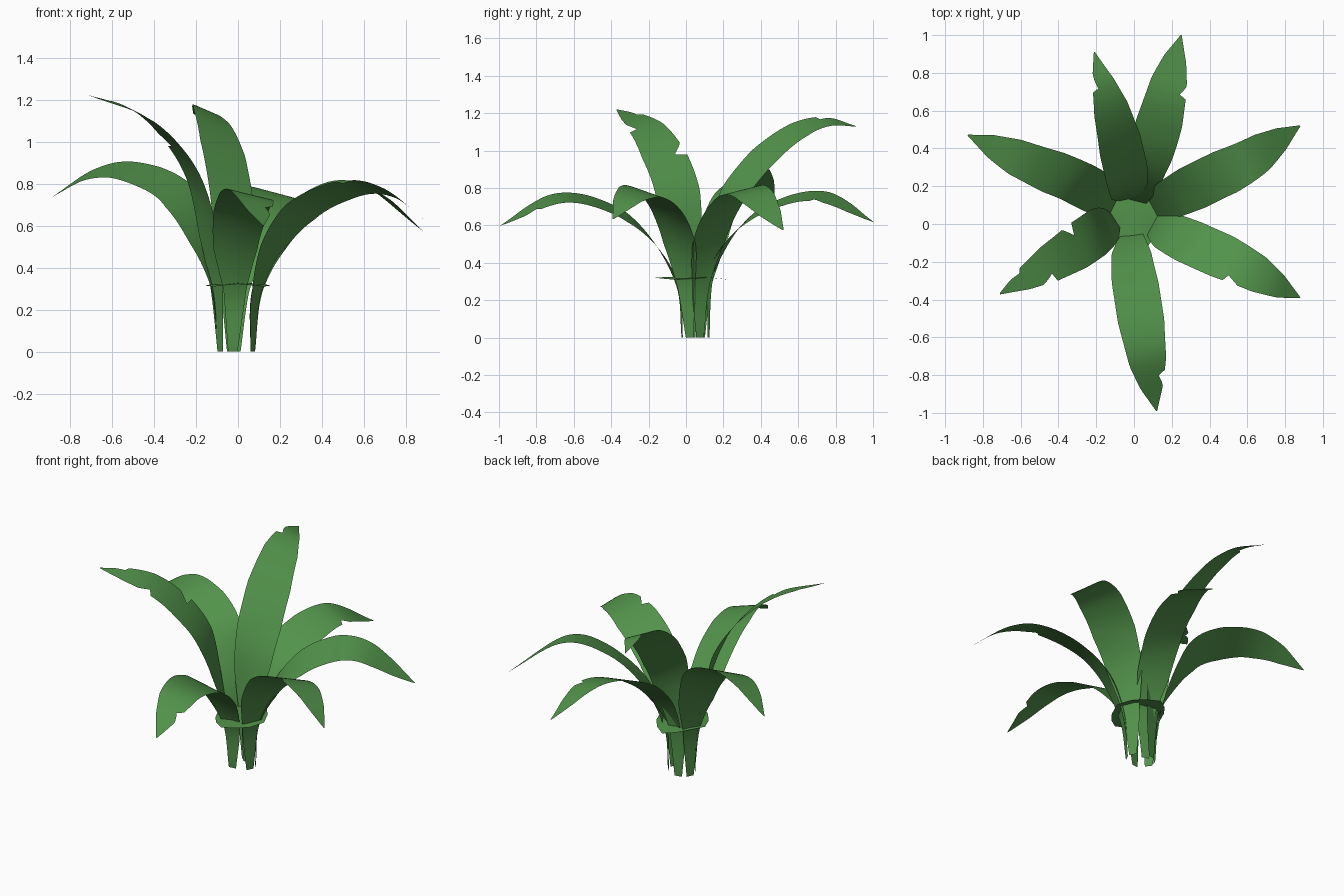
import bpy, bmesh, math
from mathutils import Vector

if "Cube" in bpy.data.objects:
    bpy.data.objects.remove(bpy.data.objects["Cube"], do_unlink=True)

green = bpy.data.materials.new("leaf_green")
green.use_nodes = True
COLOUR = (0.085, 0.29, 0.07, 1)
green.diffuse_color = COLOUR
bsdf = green.node_tree.nodes["Principled BSDF"]
bsdf.inputs["Base Color"].default_value = COLOUR
bsdf.inputs["Roughness"].default_value = 0.8

# Half width of a leaf along its length: slim stalk, broad blade, pointed tip
WIDTH = [(0, .023), (.2, .055), (.35, .105), (.5, .126), (.65, .126),
         (.8, .102), (.9, .063), (1, .003)]


def half_width(t):
    for (a, wa), (b, wb) in zip(WIDTH, WIDTH[1:]):
        if t <= b:
            return wa + (wb - wa) * (t - a) / (b - a)
    return WIDTH[-1][1]


def spline(points, steps=16):
    """Smooth path through all the points."""
    p = [Vector(q) for q in points]
    p = [2 * p[0] - p[1]] + p + [2 * p[-1] - p[-2]]
    path = []
    for a, b, c, d in zip(p, p[1:], p[2:], p[3:]):
        for i in range(steps):
            u = i / steps
            path.append(0.5 * (2 * b + (c - a) * u + (2 * a - 5 * b + 4 * c - d) * u ** 2
                               + (3 * b - a - 3 * c + d) * u ** 3))
    return path + [p[-2]]


def finish(bm, name):
    mesh = bpy.data.meshes.new(name)
    bm.to_mesh(mesh)
    bm.free()
    mesh.materials.append(green)
    for f in mesh.polygons:
        f.use_smooth = True
    obj = bpy.data.objects.new(name, mesh)
    bpy.context.collection.objects.link(obj)


def leaf(name, points, roll, tears=()):
    """Ribbon along a path; tears are (side, position, depth) nicks in the edge."""
    path = spline(points)
    dist = [0]
    for a, b in zip(path, path[1:]):
        dist.append(dist[-1] + (b - a).length)
    out = path[-1] - path[0]
    left = Vector((-out.y, out.x, 0)).normalized()
    bm = bmesh.new()
    rows = []
    for i, p in enumerate(path):
        t = dist[i] / dist[-1]
        tangent = (path[min(i + 1, len(path) - 1)] - path[max(i - 1, 0)]).normalized()
        flat = (left - tangent * left.dot(tangent)).normalized()
        up = tangent.cross(flat)
        angle = roll * min(1, max(0, (t - .2) / .3))
        side = flat * math.cos(angle) + up * math.sin(angle)
        row = []
        for s in (1, .5, 0, -.5, -1):
            w = half_width(t)
            for edge, start, depth in tears:
                u = (t - start) / .05
                if s * edge == 1 and 0 <= u < 1:
                    w *= 1 - depth * (1 - u)
            row.append(bm.verts.new(p + side * s * w))
        rows.append(row)
    for r, q in zip(rows, rows[1:]):
        for k in range(4):
            bm.faces.new((r[k], r[k + 1], q[k + 1], q[k]))
    finish(bm, name)


# Seven arching leaves; a positive roll lifts the left edge
leaf("front_leaf", [(-.025, -.02, 0), (-.015, -.045, .28), (-.01, -.19, .53),
                    (.02, -.4, .69), (.065, -.68, .745), (.12, -.99, .6)],
     -.24, [(1, .86, .45)])
leaf("front_left_leaf", [(.07, .02, 0), (.09, 0, .28), (.18, -.04, .52),
                         (.33, -.11, .69), (.55, -.21, .78), (.72, -.3, .755), (.88, -.39, .635)],
     -.3, [(-1, .7, .35)])
leaf("back_left_leaf", [(.07, .075, 0), (.09, .08, .28), (.2, .135, .55),
                        (.4, .235, .74), (.62, .345, .78), (.88, .52, .575)], .22)
leaf("back_leaf", [(-.01, .09, 0), (0, .11, .28), (.04, .25, .55),
                   (.11, .45, .7), (.18, .72, .755), (.25, 1, .62)],
     .25, [(-1, .76, .4)])
leaf("tall_back_leaf", [(-.03, .12, 0), (-.03, .13, .3), (-.025, .2, .66),
                        (-.06, .36, .91), (-.11, .56, 1.085), (-.16, .74, 1.155), (-.21, .91, 1.13)],
     .4, [(1, .88, .5)])
leaf("back_right_leaf", [(-.085, .08, 0), (-.1, .09, .28), (-.17, .14, .53),
                         (-.3, .22, .76), (-.52, .31, .86), (-.7, .385, .845), (-.88, .47, .74)], -.36)
leaf("tall_front_right_leaf", [(-.085, .03, 0), (-.1, .03, .28), (-.13, 0, .5),
                               (-.2, -.05, .8), (-.32, -.13, 1), (-.48, -.23, 1.14), (-.71, -.37, 1.22)],
     -.25, [(-1, .64, .6), (1, .8, .5), (-1, .9, .4)])

# Ragged flat collar holding the stalks together
bm = bmesh.new()
centre = bm.verts.new((0, .035, .33))
COUNT = 12
rim = []
for i in range(COUNT):
    a = math.tau * i / COUNT
    k = .88 if i % 3 else 1
    rim.append(bm.verts.new((.158 * k * math.cos(a), .035 + .205 * k * math.sin(a),
                             .315 + .006 * math.sin(3 * a))))
for i in range(COUNT):
    bm.faces.new((centre, rim[i], rim[(i + 1) % COUNT]))
finish(bm, "collar")
